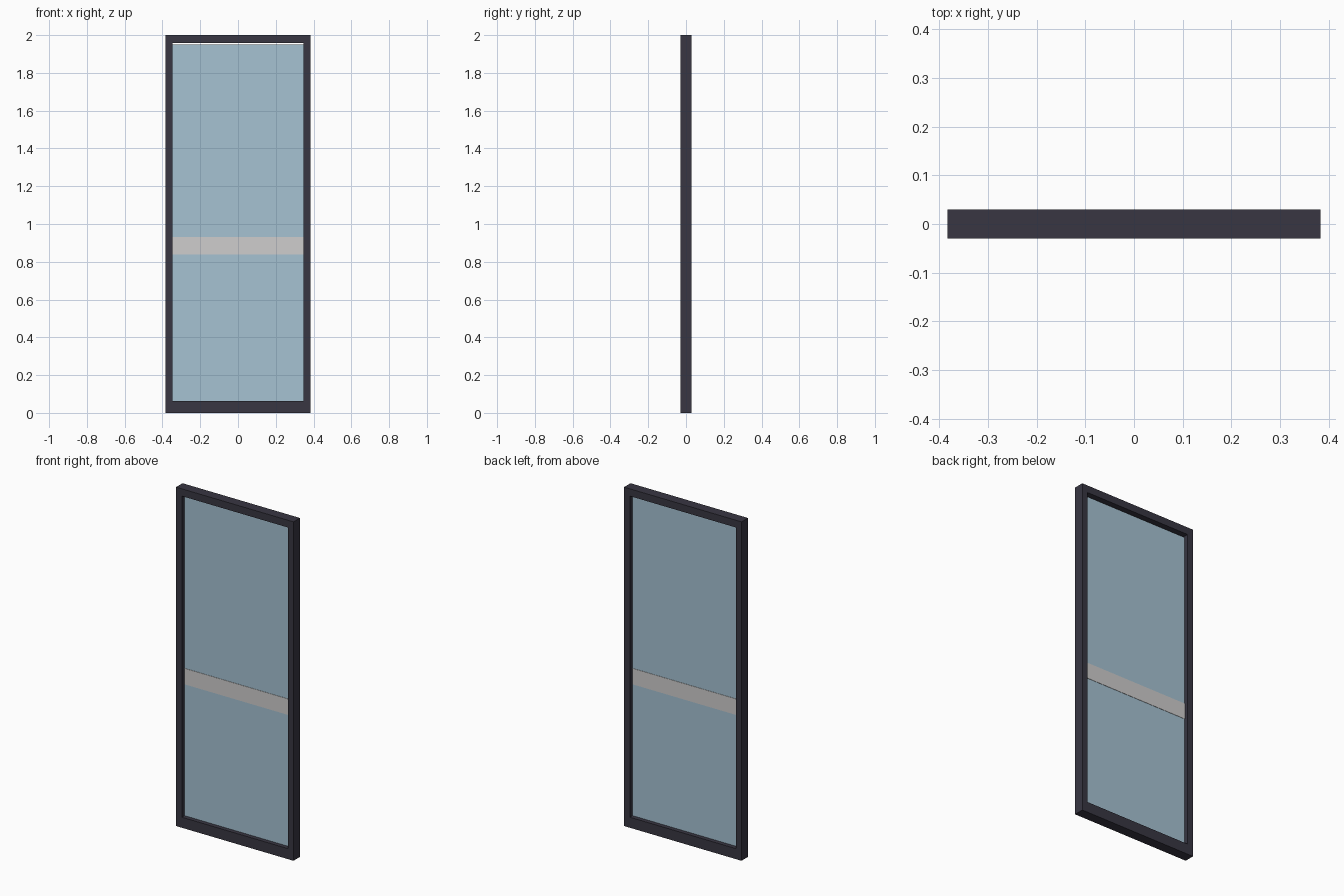
import bpy

cube = bpy.data.objects.get("Cube")
if cube:
    bpy.data.objects.remove(cube, do_unlink=True)


def make_material(name, rgb, roughness):
    mat = bpy.data.materials.new(name)
    mat.use_nodes = True
    colour = (*rgb, 1.0)
    mat.diffuse_color = colour
    bsdf = mat.node_tree.nodes["Principled BSDF"]
    bsdf.inputs["Base Color"].default_value = colour
    bsdf.inputs["Roughness"].default_value = roughness
    return mat


def make_box(name, x, y, z, mat):
    """Box spanning the (low, high) pairs x, y and z."""
    spans = (x, y, z)
    bpy.ops.mesh.primitive_cube_add(size=1, location=[(a + b) / 2 for a, b in spans])
    obj = bpy.context.object
    obj.name = obj.data.name = name
    obj.scale = [b - a for a, b in spans]
    bpy.ops.object.transform_apply(location=False, rotation=False, scale=True)
    obj.data.materials.append(mat)
    return obj


frame_mat = make_material("dark frame", (0.040, 0.037, 0.055), 0.5)
glass_mat = make_material("pale blue glass", (0.381, 0.539, 0.651), 0.2)
band_mat = make_material("light grey band", (0.62, 0.61, 0.61), 0.5)

HEIGHT = 2.0
OUTER, INNER = 0.383, 0.346     # half widths of the frame and its opening
SILL, HEAD = 0.062, 1.957       # bottom and top of the opening
DEPTH = (-0.03, 0.03)
OPENING = (-INNER, INNER)

# Frame: two full-height stiles with the rails between them
make_box("left_stile", (INNER, OUTER), DEPTH, (0, HEIGHT), frame_mat)
make_box("right_stile", (-OUTER, -INNER), DEPTH, (0, HEIGHT), frame_mat)
make_box("bottom_rail", OPENING, DEPTH, (0, SILL), frame_mat)
make_box("top_rail", OPENING, DEPTH, (HEAD, HEIGHT), frame_mat)

# Thin pane, stopping just short of the top rail
make_box("glass_pane", OPENING, (-0.005, 0.005), (SILL, HEAD - 0.007), glass_mat)

# Safety band, slightly proud of the pane on both faces
make_box("safety_band", OPENING, (-0.007, 0.007), (0.838, 0.932), band_mat)
